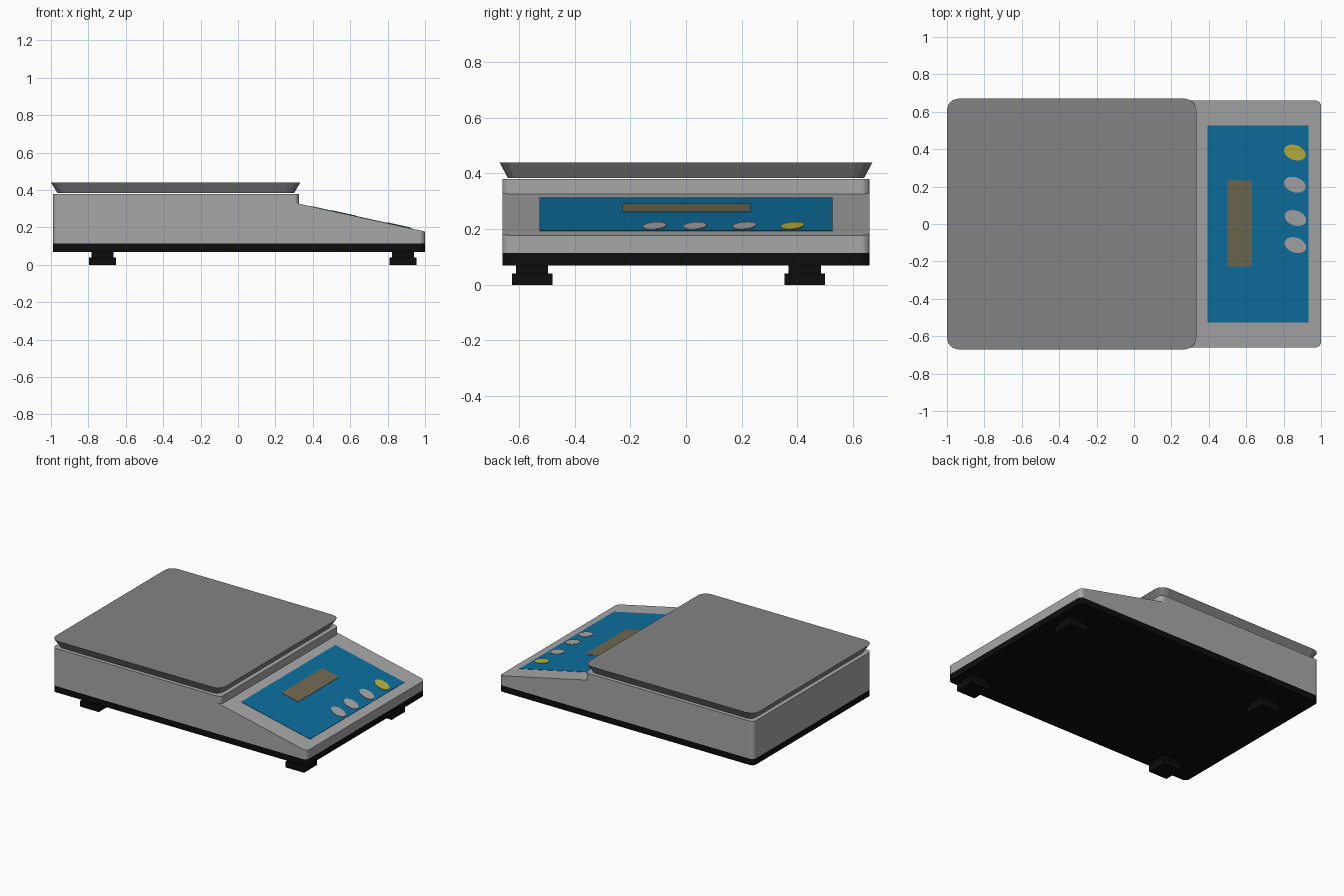
import bpy
import bmesh
import math

if "Cube" in bpy.data.objects:
    bpy.data.objects.remove(bpy.data.objects["Cube"])


def material(name, rgb):
    m = bpy.data.materials.new(name)
    m.diffuse_color = (*rgb, 1.0)
    m.use_nodes = True
    m.node_tree.nodes["Principled BSDF"].inputs["Base Color"].default_value = m.diffuse_color
    return m


HOUSING = material("housing light grey", (0.39, 0.39, 0.39))
PAN = material("pan grey", (0.23, 0.23, 0.23))
BLACK = material("base black", (0.004, 0.004, 0.004))
BLUE = material("panel blue", (0.004, 0.16, 0.35))
OLIVE = material("display olive", (0.165, 0.145, 0.08))
YELLOW = material("button yellow", (0.50, 0.46, 0.05))


def rounded(x0, x1, y0, y1, r_left, r_right, seg=4):
    """Counter-clockwise rectangle with separate left and right corner radii."""
    pts = []
    for cx, cy, sx, sy, r, start in (
            (x1, y0, -1, 1, r_right, 270), (x1, y1, -1, -1, r_right, 0),
            (x0, y1, 1, -1, r_left, 90), (x0, y0, 1, 1, r_left, 180)):
        if r == 0:
            pts.append((cx, cy))
            continue
        for i in range(seg + 1):
            a = math.radians(start + 90 * i / seg)
            pts.append((cx + sx * r + r * math.cos(a),
                        cy + sy * r + r * math.sin(a)))
    return pts


def loft(name, mat, bottom, top, z0, z1):
    """Closed solid between two outlines; heights may be functions of x."""
    height = lambda z, x: z(x) if callable(z) else z
    bm = bmesh.new()
    lo = [bm.verts.new((x, y, height(z0, x))) for x, y in bottom]
    hi = [bm.verts.new((x, y, height(z1, x))) for x, y in top]
    bm.faces.new(lo[::-1])
    bm.faces.new(hi)
    n = len(lo)
    for i in range(n):
        j = (i + 1) % n
        bm.faces.new((lo[i], lo[j], hi[j], hi[i]))
    mesh = bpy.data.meshes.new(name)
    bm.to_mesh(mesh)
    bm.free()
    mesh.materials.append(mat)
    ob = bpy.data.objects.new(name, mesh)
    bpy.context.collection.objects.link(ob)
    return ob


# Sloped control surface
SLOPE_X = 0.298


def slope(x):
    return 0.333 - (x - SLOPE_X) * (0.333 - 0.178) / (1.0 - SLOPE_X)


def plate(name, mat, pts, lift):
    loft(name, mat, pts, pts, slope, lambda x: slope(x) + lift)


# Black base tray
base = rounded(-0.99, 1.0, -0.66, 0.66, 0.03, 0.03)
loft("base_tray", BLACK, base, base, 0.07, 0.114)

# Housing: raised block and sloping front section
block = rounded(-0.99, 0.327, -0.66, 0.66, 0.03, 0.029)
loft("housing_block", HOUSING, block, block, 0.114, 0.38)
wedge = rounded(SLOPE_X, 1.0, -0.66, 0.66, 0, 0.03)
loft("housing_slope", HOUSING, wedge, wedge, 0.114, slope)

# Weighing pan, flaring outward to its flat top
loft("weighing_pan", PAN,
     rounded(-0.965, 0.30, -0.64, 0.64, 0.045, 0.045, 3),
     rounded(-1.0, 0.333, -0.67, 0.67, 0.06, 0.06, 3), 0.384, 0.44)

# Control panel and display
plate("control_panel", BLUE, rounded(0.393, 0.933, -0.527, 0.527, 0, 0), 0.002)
plate("display", OLIVE, rounded(0.50, 0.63, -0.228, 0.232, 0, 0), 0.004)

# Tilted oval buttons
TILT = math.radians(-20)
for i, (cx, cy) in enumerate(((0.86, 0.382), (0.86, 0.21),
                              (0.863, 0.032), (0.863, -0.113))):
    oval = []
    for k in range(24):
        a = 2 * math.pi * k / 24
        u, v = 0.06 * math.cos(a), 0.04 * math.sin(a)
        oval.append((cx + u * math.cos(TILT) - v * math.sin(TILT),
                     cy + u * math.sin(TILT) + v * math.cos(TILT)))
    plate(f"button_{i + 1}", YELLOW if i == 0 else HOUSING, oval, 0.005)

# Square stepped feet
for fx in (-0.724, 0.882):
    for fy in (-0.553, 0.427):
        for part, h, z0, z1 in (("pad", 0.073, 0.0, 0.04),
                                ("stem", 0.058, 0.04, 0.071)):
            sq = rounded(fx - h, fx + h, fy - h, fy + h, 0, 0)
            side = "right" if fx > 0 else "left"
            end = "back" if fy > 0 else "front"
            loft(f"foot_{part}_{end}_{side}", BLACK, sq, sq, z0, z1)
